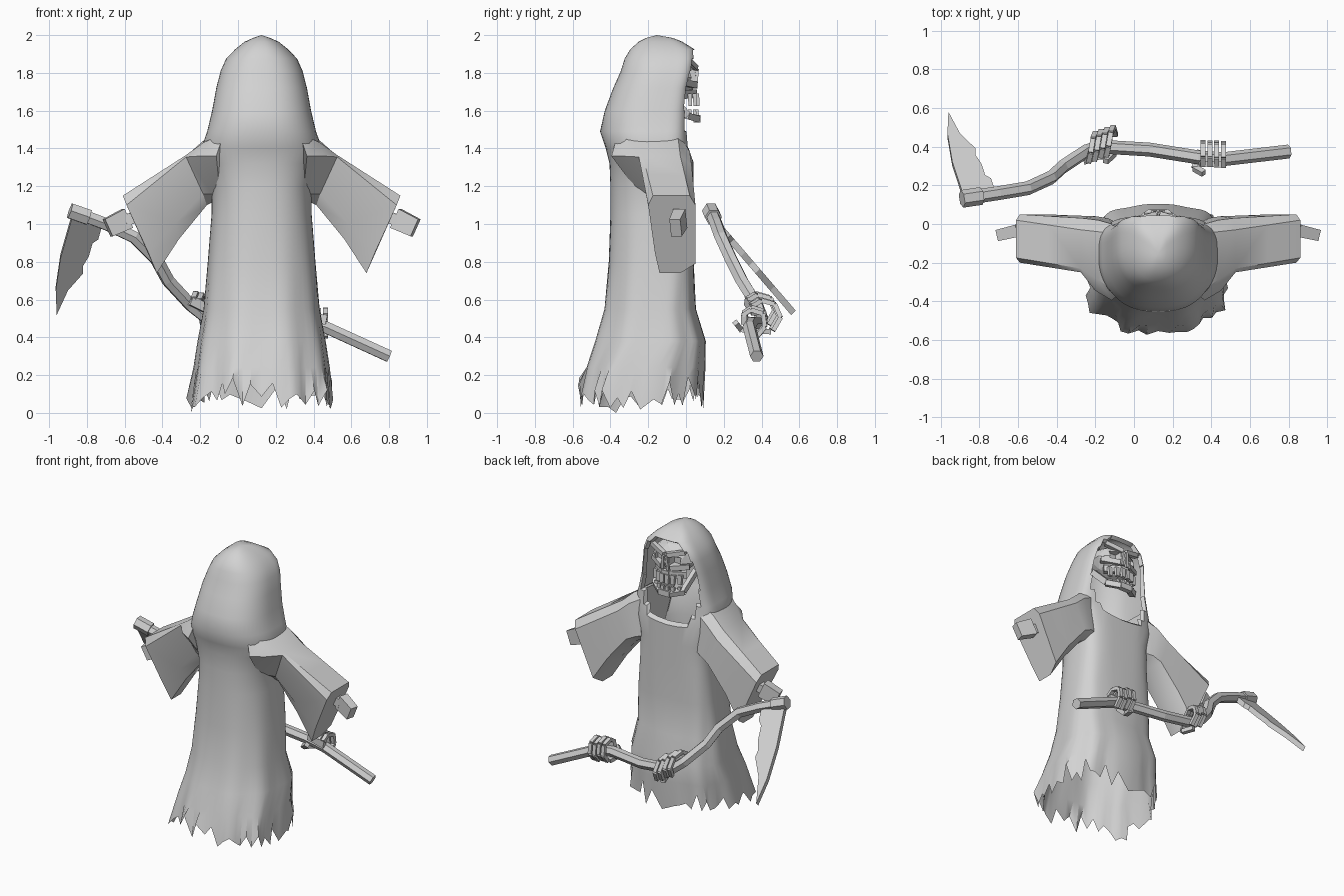
import bpy, bmesh, math, random
from mathutils import Vector

if "Cube" in bpy.data.objects:
    bpy.data.objects.remove(bpy.data.objects["Cube"])

random.seed(4)
CX = 0.125
grey = bpy.data.materials.new("pale_grey")
grey.diffuse_color = (0.65, 0.65, 0.65, 1)
grey.use_nodes = True
grey.node_tree.nodes["Principled BSDF"].inputs["Base Color"].default_value = grey.diffuse_color


def add_mesh(name, bm, smooth=None):
    bmesh.ops.recalc_face_normals(bm, faces=bm.faces)
    me = bpy.data.meshes.new(name)
    bm.to_mesh(me)
    bm.free()
    ob = bpy.data.objects.new(name, me)
    bpy.context.collection.objects.link(ob)
    me.materials.append(grey)
    if smooth:
        bpy.ops.object.select_all(action='DESELECT')
        ob.select_set(True)
        bpy.context.view_layer.objects.active = ob
        bpy.ops.object.shade_smooth_by_angle(angle=math.radians(smooth))
    return ob


def bridge(bm, loops, caps=False):
    for l0, l1 in zip(loops, loops[1:]):
        n = len(l0)
        for i in range(n):
            bm.faces.new((l0[i], l0[(i + 1) % n], l1[(i + 1) % n], l1[i]))
    if caps:
        bm.faces.new(loops[0][::-1])
        bm.faces.new(loops[-1])


def bar(bm, a, b, w, d, taper=1.0):
    """Box running from a to b."""
    a, b = Vector(a), Vector(b)
    t = (b - a).normalized()
    ref = Vector((1, 0, 0)) if abs(t.x) < 0.8 else Vector((0, 0, 1))
    u = (ref - t * ref.dot(t)).normalized()
    v = t.cross(u)
    bridge(bm, [[bm.verts.new(p + u * i * w * s / 2 + v * j * d * s / 2)
                 for i, j in ((-1, -1), (1, -1), (1, 1), (-1, 1))]
                for p, s in ((a, 1), (b, taper))], True)


# Robe and hood: rings of (z, half width, back y, front y)
RINGS = [(0.10, .372, -.565, .08), (0.24, .355, -.53, .095), (0.38, .335, -.485, .10),
         (0.55, .305, -.435, .05), (0.80, .285, -.41, .04), (1.05, .265, -.40, .04),
         (1.20, .265, -.40, .04), (1.32, .295, -.405, .04), (1.40, .32, -.425, .02),
         (1.49, .288, -.455, .01), (1.60, .262, -.43, .01), (1.72, .24, -.385, .02),
         (1.81, .217, -.345, .04), (1.875, .188, -.325, .045), (1.925, .14, -.295, .045),
         (1.965, .09, -.25, -.02), (1.985, .045, -.21, -.07)]
N = 56
bm = bmesh.new()
rows = []
for k, (z, hw, yb, yf) in enumerate(RINGS):
    yc = yf - (.5 if k < 2 else .4) * (yf - yb)
    fold = 0.035 * max(0, 1 - z / 0.9)
    row = []
    for i in range(N):
        a = math.tau * i / N
        c, s = math.cos(a), math.sin(a)
        p = (.7 if k < 4 else .4 if 8 < k < 14 else .55) if s > 0 else .85
        r = 1 + fold * math.sin(9 * a)
        if k == 0:
            r += random.uniform(-.04, .05)
        x = CX + hw * r * math.copysign(abs(c) ** p, c)
        y = yc + r * (yf - yc if s > 0 else yc - yb) * math.copysign(abs(s) ** p, s)
        if k == 0:  # torn hem
            z0 = z + (random.uniform(-.03, .1) if i % 2 else random.uniform(-.07, .01))
            row.append(bm.verts.new((x, y, max(z0 - .02 * math.cos(2 * a) ** 2, .01))))
        else:
            row.append(bm.verts.new((x, y, z)))
    rows.append(row)
rows[0][N // 2 + 3].co = (-.25, -.37, 0)
rows[0][N // 2 + 5].co = (-.23, -.46, .03)
bridge(bm, rows)
top = bm.verts.new((CX, -.155, 2.0))
for i in range(N):
    bm.faces.new((rows[-1][i], rows[-1][(i + 1) % N], top))
# Arched face opening with a rim folded inwards
ARCH = {7: .55, 8: .70, 9: .83, 10: .86, 11: .86, 12: .84, 13: .66}
opening = []
for k, w in ARCH.items():
    for f in bm.faces:
        m = f.calc_center_median()
        if (RINGS[k][0] < m.z < RINGS[k + 1][0] and m.y > -.1
                and abs(m.x - CX) < w * (RINGS[k][1] + RINGS[k + 1][1]) / 2):
            opening.append(f)
bmesh.ops.delete(bm, geom=opening, context='FACES')
rim = [e for e in bm.edges if e.is_boundary and e.verts[0].co.z > 1]
for v in rows[7]:  # dip the collar into a curve
    if v.is_valid and v.is_boundary and v.co.y > -.1:
        v.co.z += .25 * (abs(v.co.x - CX) / .3) ** 2 * .3
for v in bmesh.ops.extrude_edge_only(bm, edges=rim)["geom"]:
    if isinstance(v, bmesh.types.BMVert):
        v.co = v.co.lerp(Vector((CX, v.co.y, 1.66)), .06) + Vector((0, -.025, 0))
add_mesh("hooded_robe", bm, 40)

# Sleeves and wrists; offsets from the centre line: shoulder, upper arm, cuff
SECTIONS = [
    [(.20, -.36, 1.48), (.22, -.05, 1.49), (.24, .0, 1.42), (.22, .01, 1.17),
     (.22, -.06, 1.10), (.22, -.18, 1.10), (.22, -.24, 1.15), (.24, -.395, 1.36)],
    [(.31, -.29, 1.43), (.31, -.04, 1.44), (.31, .02, 1.38), (.26, .03, 1.16),
     (.25, -.04, 1.12), (.25, -.15, 1.12), (.26, -.21, 1.16), (.325, -.345, 1.36)],
    [(.40, -.23, 1.365), (.40, -.03, 1.36), (.39, .03, 1.31), (.32, .04, 1.13),
     (.29, -.03, 1.10), (.29, -.14, 1.10), (.31, -.20, 1.16), (.40, -.25, 1.355)],
    [(.735, -.175, 1.15), (.735, .02, 1.15), (.715, .05, 1.10), (.575, .05, .79),
     (.555, -.03, .74), (.555, -.14, .74), (.60, -.165, .85), (.715, -.2, 1.10)]]
# the underside bows upwards between arm and cuff
SECTIONS.insert(3, [tuple((u + v) / 2 + b for u, v, b in zip(p, q, (.015 if j in (3, 4, 5) else 0, 0, 0)))
                    for j, (p, q) in enumerate(zip(SECTIONS[2], SECTIONS[3]))])
for side, label in ((1, "right"), (-1, "left")):
    bm = bmesh.new()
    bridge(bm, [[bm.verts.new((CX + side * x, y, z)) for x, y, z in sec]
                for sec in SECTIONS], True)
    add_mesh("sleeve_" + label, bm, 32)
    bm = bmesh.new()
    bar(bm, (CX + side * .62, -.035, 1.05), (CX + side * .72, -.04, 1.02), .06, .05)
    bar(bm, (CX + side * .71, -.03, 1.03), (CX + side * .815, -.055, .98), .11, .065, .9)
    add_mesh("wrist_" + label, bm)

# Scythe handle: six-sided bent pole
PATH = [(.80, .375, .30), (.46, .335, .455), (.33, .345, .475), (.08, .385, .475),
        (-.17, .40, .505), (-.25, .375, .57), (-.37, .295, .70), (-.43, .24, .81),
        (-.55, .185, .93), (-.70, .16, 1.0), (-.86, .135, 1.06)]


def tube(name, pts, r):
    cu = bpy.data.curves.new(name, 'CURVE')
    cu.dimensions = '3D'
    cu.bevel_depth, cu.bevel_resolution, cu.use_fill_caps = r, 1, True
    sp = cu.splines.new('POLY')
    sp.points.add(len(pts) - 1)
    for p, co in zip(sp.points, pts):
        p.co = (*co, 1)
    ob = bpy.data.objects.new(name, cu)
    bpy.context.collection.objects.link(ob)
    cu.materials.append(grey)
    bpy.ops.object.select_all(action='DESELECT')
    ob.select_set(True)
    bpy.context.view_layer.objects.active = ob
    bpy.ops.object.convert(target='MESH')
    bpy.ops.object.shade_flat()


tube("scythe_handle", PATH, .036)
tube("scythe_socket", [(-.79, .145, 1.035), (-.89, .13, 1.07)], .046)

# Scythe blade: outline in x and z, lying in a plane that leans outwards
BLADE = [(-.88, 1.04), (-.94, .83), (-.965, .66), (-.96, .53), (-.90, .66), (-.82, .75),
         (-.82, .79), (-.79, .84), (-.77, .91), (-.74, .93), (-.72, 1.0)]
bm = bmesh.new()
bridge(bm, [[bm.verts.new((x, .13 + (1.04 - z) * .86 + o, z + o)) for x, z in BLADE]
            for o in (-.012, .012)], True)
add_mesh("scythe_blade", bm)


# Bony hands gripping the handle; curl lists the finger joints in y and z
def hand(name, centre, axis, flip, curl, lean):
    c, t = Vector(centre), Vector(axis).normalized()
    bm = bmesh.new()
    for i in range(4):
        base = c + t * (i - 1.5) * .036
        pts = [base + Vector((lean * j, y, z + .008 * (i % 2))) for j, (y, z) in enumerate(curl)]
        for a, b in zip(pts, pts[1:]):
            bar(bm, a, b, .026, .024)
    y, z = curl[0]
    bar(bm, c - t * .07 + Vector((0, y + .01, z - .015)), c + t * .06 + Vector((0, y + .01, z - .015)), .05, .03)
    th = [c + t * flip * .05 + Vector((0, -.085, 0)), c + t * flip * .10 + Vector((0, -.06, -.045)),
          c + t * flip * .07 + Vector((0, .03, -.06))]
    for a, b in zip(th, th[1:]):
        bar(bm, a, b, .03, .028)
    add_mesh(name, bm)


hand("hand_right", (.41, .345, .468), (1, -.05, -.2), -1,
     [(-.045, .05), (.0, .08), (.065, .06), (.075, -.01), (.03, -.065)], 0)
hand("hand_left", (-.19, .395, .52), (1, .35, -.5), 1,
     [(-.06, .06), (-.01, .09), (.06, .07), (.09, .0), (.05, -.07)], .012)

# Skull with eye sockets and nose hole cut in
bm = bmesh.new()
bmesh.ops.create_icosphere(bm, subdivisions=2, radius=1)
for v in bm.verts:
    x, y, z = v.co
    narrow = 1 - .35 * max(0, -z)
    v.co = (CX + .16 * x * narrow, -.07 + .13 * y, 1.775 + .12 * z)
skull = add_mesh("skull", bm)
bm = bmesh.new()
for s in (-1, 1):
    bar(bm, (CX + s * .064, .12, 1.785), (CX + s * .064, .0, 1.785), .09, .075, .7)
bar(bm, (CX, .12, 1.715), (CX, .015, 1.715), .04, .05, .7)
cutter = add_mesh("socket_cutter", bm)
cutter.hide_render = True
cutter.hide_viewport = True
cut = skull.modifiers.new("sockets", 'BOOLEAN')
cut.operation, cut.object, cut.solver = 'DIFFERENCE', cutter, 'EXACT'

# Brows, cheeks, nose and jaws
bm = bmesh.new()
for s in (-1, 1):
    bar(bm, (CX + s * .012, .05, 1.825), (CX + s * .13, .015, 1.86), .03, .03)
    bar(bm, (CX + s * .03, .045, 1.735), (CX + s * .14, -.02, 1.75), .035, .035)
    bar(bm, (CX + s * .012, .058, 1.82), (CX + s * .022, .05, 1.72), .018, .02)
    bar(bm, (CX + s * .135, -.10, 1.69), (CX + s * .11, .01, 1.575), .03, .04)
    bar(bm, (CX + s * .115, .0, 1.575), (CX + s * .035, .058, 1.558), .04, .035)
    bar(bm, (CX + s * .115, -.02, 1.685), (CX + s * .02, .042, 1.69), .045, .035)
bar(bm, (CX - .045, .058, 1.558), (CX + .045, .058, 1.558), .04, .035)
bar(bm, (CX - .03, .042, 1.69), (CX + .03, .042, 1.69), .045, .035)
add_mesh("face_bones", bm)

# Upper and lower teeth along a curved row
bm = bmesh.new()
for i in range(6):
    x = (i - 2.5) * .038
    y = .06 - 4.5 * x * x
    bar(bm, (CX + x, y, 1.69), (CX + x, y + .004, 1.625), .032, .022, .85)
    bar(bm, (CX + x * .95, y, 1.565), (CX + x * .95, y, 1.605), .028, .02, .85)
add_mesh("teeth", bm)
